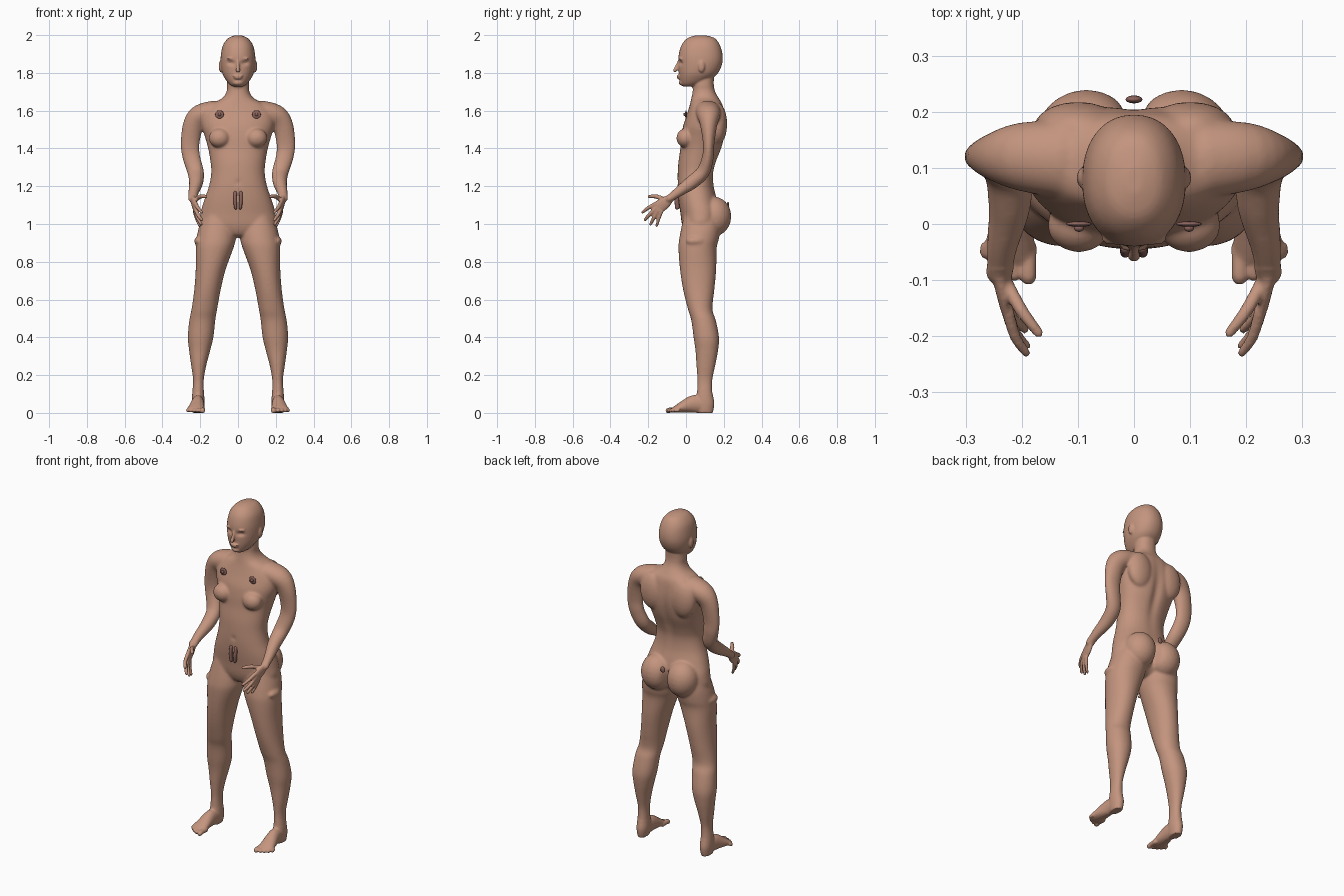
import bpy, bmesh, math
from mathutils import Vector, Matrix

def material(name, rgb):
    m = bpy.data.materials.new(name)
    m.diffuse_color = (*rgb, 1)
    return m

SKIN = material("warm skin", (0.55, 0.30, 0.21))
DARK = material("dark rose brown", (0.27, 0.13, 0.11))

def spline(rows, n=5):
    """Catmull-Rom interpolation of rows of numbers."""
    out = []
    for i in range(len(rows) - 1):
        a, b, c, d = (rows[max(0, min(len(rows) - 1, i + k))] for k in (-1, 0, 1, 2))
        for s in range(n):
            t = s / n
            out.append([0.5 * (2*q + (r-p)*t + (2*p-5*q+4*r-w)*t*t + (3*q-p-3*r+w)*t**3)
                        for p, q, r, w in zip(a, b, c, d)])
    return out + [list(rows[-1])]

def skin_rings(bm, rings):
    vs = [[bm.verts.new(p) for p in ring] for ring in rings]
    n = len(vs[0])
    for a, b in zip(vs, vs[1:]):
        for i in range(n):
            bm.faces.new((a[i], a[(i+1) % n], b[(i+1) % n], b[i]))
    bm.faces.new(vs[0][::-1])
    bm.faces.new(vs[-1])

def stack(bm, rows, p=2.2, side=1):
    """Horizontal rounded sections: (z, x0, x1, y0, y1)."""
    rings = []
    for z, x0, x1, y0, y1 in spline(rows):
        ring = []
        for i in range(36):
            a = math.tau * i / 36
            c, s = math.cos(a), math.sin(a)
            ring.append((side * ((x0+x1)/2 + (x1-x0)/2 * math.copysign(abs(c)**(2/p), c)),
                         (y0+y1)/2 + (y1-y0)/2 * math.copysign(abs(s)**(2/p), s), z))
        rings.append(ring)
    skin_rings(bm, rings)

def tube(bm, pts, ref=(1, 0, 0), side=1):
    """Oval tube: (x, y, z, radius along ref, other radius), with rounded ends."""
    rows = spline(pts, 4)
    P = [Vector(r[:3]) for r in rows]
    rings = []
    for i, r in enumerate(rows):
        t = (P[min(i+1, len(P)-1)] - P[max(i-1, 0)]).normalized()
        u = Vector(ref)
        u = (u - t * u.dot(t)).normalized()
        v = t.cross(u)
        steps = [(0, 1)]
        if i == 0:
            steps = [(-.95, .3), (-.7, .7), (0, 1)]
        elif i == len(rows) - 1:
            steps = [(0, 1), (.7, .7), (.95, .3)]
        for off, k in steps:
            c = P[i] + t * off * min(r[3], r[4])
            ring = [c + k * (u*r[3]*math.cos(a) + v*r[4]*math.sin(a))
                    for a in (math.tau * j / 20 for j in range(20))]
            rings.append([(side*q.x, q.y, q.z) for q in ring])
    skin_rings(bm, rings)

def ball(bm, c, r):
    bmesh.ops.create_icosphere(bm, subdivisions=3, radius=1,
                               matrix=Matrix.Translation(c) @ Matrix.Diagonal((*r, 1)))

def make(name, bm, mat):
    bmesh.ops.recalc_face_normals(bm, faces=bm.faces)
    me = bpy.data.meshes.new(name)
    bm.to_mesh(me)
    bm.free()
    me.materials.append(mat)
    me.shade_smooth()
    ob = bpy.data.objects.new(name, me)
    bpy.context.collection.objects.link(ob)
    return ob

bm = bmesh.new()
sym = lambda rows: [(z, -w, w, f, b) for z, w, f, b in rows]

# torso and neck
stack(bm, sym([(1.80, .055, .04, .15), (1.74, .058, .038, .147), (1.70, .061, .035, .155),
               (1.665, .085, .028, .175), (1.63, .15, .02, .195), (1.58, .19, .005, .205),
               (1.52, .193, -.015, .21), (1.46, .175, -.025, .205), (1.40, .158, -.03, .19),
               (1.33, .146, -.04, .162), (1.27, .142, -.044, .146), (1.20, .154, -.045, .148),
               (1.13, .178, -.04, .165), (1.06, .198, -.03, .185), (.99, .20, -.02, .17),
               (.945, .12, .0, .13), (.93, .05, .03, .10)]))
# head
stack(bm, sym([(1.999, .015, .055, .10), (1.985, .05, .01, .15), (1.95, .078, -.022, .178),
               (1.90, .090, -.038, .193), (1.85, .092, -.040, .192), (1.80, .084, -.038, .17),
               (1.765, .066, -.034, .13), (1.74, .045, -.026, .08), (1.728, .025, -.015, .04)]))
# nose, lips, chin
tube(bm, [(0, -.036, 1.865, .007, .007), (0, -.048, 1.835, .008, .009), (0, -.058, 1.812, .012, .010)])
ball(bm, (0, -.040, 1.784), (.026, .010, .006))
ball(bm, (0, -.038, 1.773), (.022, .010, .006))
ball(bm, (0, -.018, 1.748), (.028, .020, .016))

for s in (1, -1):
    # ears, brow, chest, seat, outer hip fold
    ball(bm, (s*.092, .082, 1.835), (.010, .018, .032))
    ball(bm, (s*.034, -.026, 1.876), (.026, .012, .007))
    ball(bm, (s*.098, -.002, 1.455), (.057, .049, .052))
    ball(bm, (s*.085, .150, 1.04), (.092, .09, .105))
    ball(bm, (s*.207, .05, .91), (.025, .05, .025))
    # shoulder blade
    ball(bm, (s*.10, .17, 1.53), (.08, .048, .11))
    # arm
    tube(bm, [(.12, .115, 1.60, .07, .055), (.20, .120, 1.575, .062, .058), (.238, .120, 1.52, .045, .055),
              (.254, .120, 1.42, .030, .050), (.246, .115, 1.35, .031, .047), (.224, .09, 1.275, .036, .044),
              (.222, .03, 1.22, .037, .038), (.235, -.04, 1.17, .027, .028),
              (.240, -.09, 1.132, .019, .024)][::1], (0, 1, 0), s)
    # palm
    tube(bm, [(.240, -.08, 1.138, .016, .022), (.233, -.115, 1.11, .014, .033),
              (.227, -.145, 1.09, .012, .034)], (1, 0, 0), s)
    # fingers and thumb: knuckle, bend, tip
    for a, b, c, r in (((.225, -.155, 1.11), (.212, -.20, 1.085), (.192, -.230, 1.062), .0100),
                       ((.227, -.15, 1.093), (.214, -.19, 1.053), (.192, -.217, 1.022), .0105),
                       ((.229, -.145, 1.077), (.214, -.17, 1.033), (.194, -.188, .998), .0100),
                       ((.230, -.13, 1.067), (.218, -.145, 1.025), (.203, -.155, .99), .0090),
                       ((.228, -.105, 1.125), (.200, -.155, 1.145), (.170, -.194, 1.145), .0115)):
        tube(bm, [(*a, r*1.1, r*1.1), (*b, r, r), (*c, r*.8, r*.8)], (1, 0, 0), s)
    # leg
    stack(bm, [(1.05, .03, .185, -.01, .18), (.98, .012, .208, -.025, .182), (.92, .012, .220, -.036, .174),
               (.87, .025, .224, -.04, .162), (.76, .065, .224, -.032, .16), (.65, .092, .232, -.015, .15),
               (.55, .11, .246, .01, .14), (.49, .12, .258, .028, .158), (.40, .13, .266, .04, .175),
               (.33, .147, .259, .05, .17), (.25, .168, .248, .055, .155), (.175, .181, .238, .06, .14),
               (.11, .180, .242, .058, .14), (.05, .177, .244, .05, .15), (.0, .185, .238, .06, .142)], 2.1, s)
    # foot
    tube(bm, [(.210, .10, .045, .03, .045), (.213, .04, .047, .034, .047), (.219, -.02, .030, .042, .030),
              (.224, -.06, .017, .046, .017)], (1, 0, 0), s)
    # toes
    for x, y, r in ((.188, -.094, .015), (.213, -.091, .011), (.233, -.081, .0105),
                    (.251, -.068, .010), (.266, -.052, .0095)):
        tube(bm, [(x, -.04, .016, r, r), (x, y + .015, .016, r*.9, r*.9), (x, y, .012, r, r)], (1, 0, 0), s)

body = make("body", bm, SKIN)

# fuse all the body parts into one skin
rm = body.modifiers.new("fuse", 'REMESH')
rm.mode = 'VOXEL'
rm.voxel_size = .005
rm.use_smooth_shade = True
bpy.context.view_layer.update()
dg = bpy.context.evaluated_depsgraph_get()
fused = bpy.data.meshes.new_from_object(body.evaluated_get(dg))
body.modifiers.clear()
body.data = fused
if not fused.materials:
    fused.materials.append(SKIN)

# press in eye sockets, navel, spine groove and seat cleft; (centre, radii, push)
DENTS = [((.036, -.03, 1.852), (.020, .03, .011), .012), ((-.036, -.03, 1.852), (.020, .03, .011), .012),
         ((0, -.045, 1.22), (.012, .03, .012), .006), ((0, .19, 1.40), (.025, .06, .16), -.014),
         ((0, .22, 1.02), (.016, .08, .07), -.03)]
for v in fused.vertices:
    for c, r, push in DENTS:
        d = sum(((v.co[k] - c[k]) / r[k]) ** 2 for k in range(3))
        if d < 6:
            v.co.y += push * math.exp(-d)
    v.co.z = max(v.co.z, 0.0)

# blend limbs strongly, keep face, hands and feet crisp
blend = body.vertex_groups.new(name="blend")
blend.add([v.index for v in fused.vertices
           if .1 < v.co.z < 1.725 and not (v.co.y < -.08 and abs(v.co.x) > .14)], 1.0, 'REPLACE')
m = body.modifiers.new("soften all", 'SMOOTH')
m.factor, m.iterations = .5, 3
m = body.modifiers.new("soften limbs", 'SMOOTH')
m.factor, m.iterations, m.vertex_group = .5, 22, "blend"
fused.shade_smooth()

# small dark pieces standing on the skin
for s, side in ((1, "left"), (-1, "right")):
    bm = bmesh.new()
    ball(bm, (s*.098, .0, 1.58), (.023, .005, .022))
    ball(bm, (s*.098, -.007, 1.58), (.009, .007, .009))
    make(side + "_chest_disc", bm, DARK)

bm = bmesh.new()
for s in (1, -1):
    tube(bm, [(.015, -.043, 1.165, .009, .010), (.016, -.048, 1.125, .009, .012),
              (.012, -.046, 1.085, .008, .012)], (1, 0, 0), s)
make("front_ridges", bm, DARK)

bm = bmesh.new()
ball(bm, (0, .222, 1.10), (.015, .007, .018))
make("back_knob", bm, DARK)
